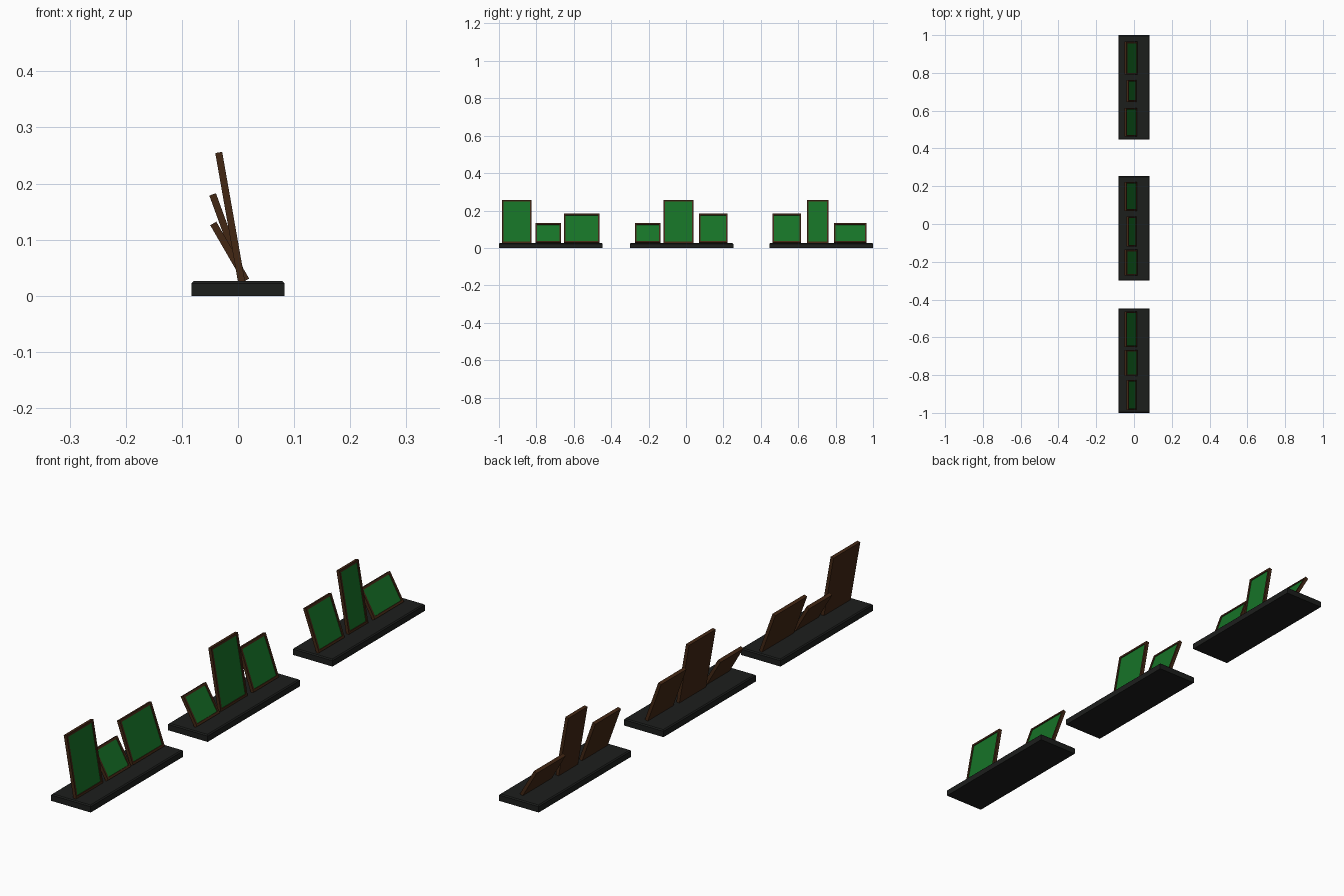
import bpy, bmesh
from math import radians
from mathutils import Matrix

if "Cube" in bpy.data.objects:
    bpy.data.objects.remove(bpy.data.objects["Cube"])


def material(name, rgb):
    m = bpy.data.materials.new(name)
    m.diffuse_color = (*rgb, 1)
    m.use_nodes = True
    m.node_tree.nodes["Principled BSDF"].inputs["Base Color"].default_value = m.diffuse_color
    return m


BLACK = material("black_base", (0.012, 0.013, 0.012))
BROWN = material("brown_wood", (0.055, 0.02, 0.007))
GREEN = material("green_panel", (0.008, 0.17, 0.02))


def box(bm, x0, x1, y0, y1, z0, z1):
    m = Matrix.Translation(((x0 + x1) / 2, (y0 + y1) / 2, (z0 + z1) / 2))
    m = m @ Matrix.Diagonal((x1 - x0, y1 - y0, z1 - z0, 1))
    bmesh.ops.create_cube(bm, size=1, matrix=m)


def finish(bm, name, *mats):
    me = bpy.data.meshes.new(name)
    bm.to_mesh(me)
    bm.free()
    for m in mats:
        me.materials.append(m)
    ob = bpy.data.objects.new(name, me)
    bpy.context.collection.objects.link(ob)
    return ob


# Base plate with a small chamfer around the top
def base(name, y0, y1):
    bm = bmesh.new()
    box(bm, -0.083, 0.083, y0, y1, 0, 0.026)
    top = [e for e in bm.edges if all(v.co.z > 0.02 for v in e.verts)]
    bmesh.ops.bevel(bm, geom=top, offset=0.004, segments=1, affect='EDGES')
    return finish(bm, name, BLACK)


# Leaning board: wooden rim around a slightly recessed green panel facing +x
def board(name, kind, y0, y1):
    x, length, angle = KINDS[kind]
    bm = bmesh.new()
    box(bm, 0, 0.0125, y0, y1, 0, length)
    bm.faces.ensure_lookup_table()
    face = max(bm.faces, key=lambda f: f.calc_center_median().x)
    bmesh.ops.inset_region(bm, faces=[face], thickness=0.012)
    bmesh.ops.inset_region(bm, faces=[face], thickness=0.0005, depth=-0.003)
    face.material_index = 1
    ob = finish(bm, name, BROWN, GREEN)
    ob.location = (x, 0, 0.0245)
    ob.rotation_euler.y = -radians(angle)
    return ob


# kind: foot x, length, lean in degrees
KINDS = {"tall": (0.0, 0.2335, 10), "medium": (0.005, 0.164, 20), "short": (0.009, 0.117, 30)}

GROUPS = {
    "near": ((-1.0, -0.447), [("tall", -0.985, -0.825), ("short", -0.805, -0.667), ("medium", -0.652, -0.462)]),
    "middle": ((-0.3, 0.253), [("short", -0.273, -0.136), ("tall", -0.12, 0.04), ("medium", 0.07, 0.222)]),
    "far": ((0.447, 1.0), [("medium", 0.462, 0.615), ("tall", 0.647, 0.762), ("short", 0.791, 0.965)]),
}

for group, (span, boards) in GROUPS.items():
    base(f"{group}_base", *span)
    for kind, y0, y1 in boards:
        board(f"{group}_{kind}_board", kind, y0, y1)
